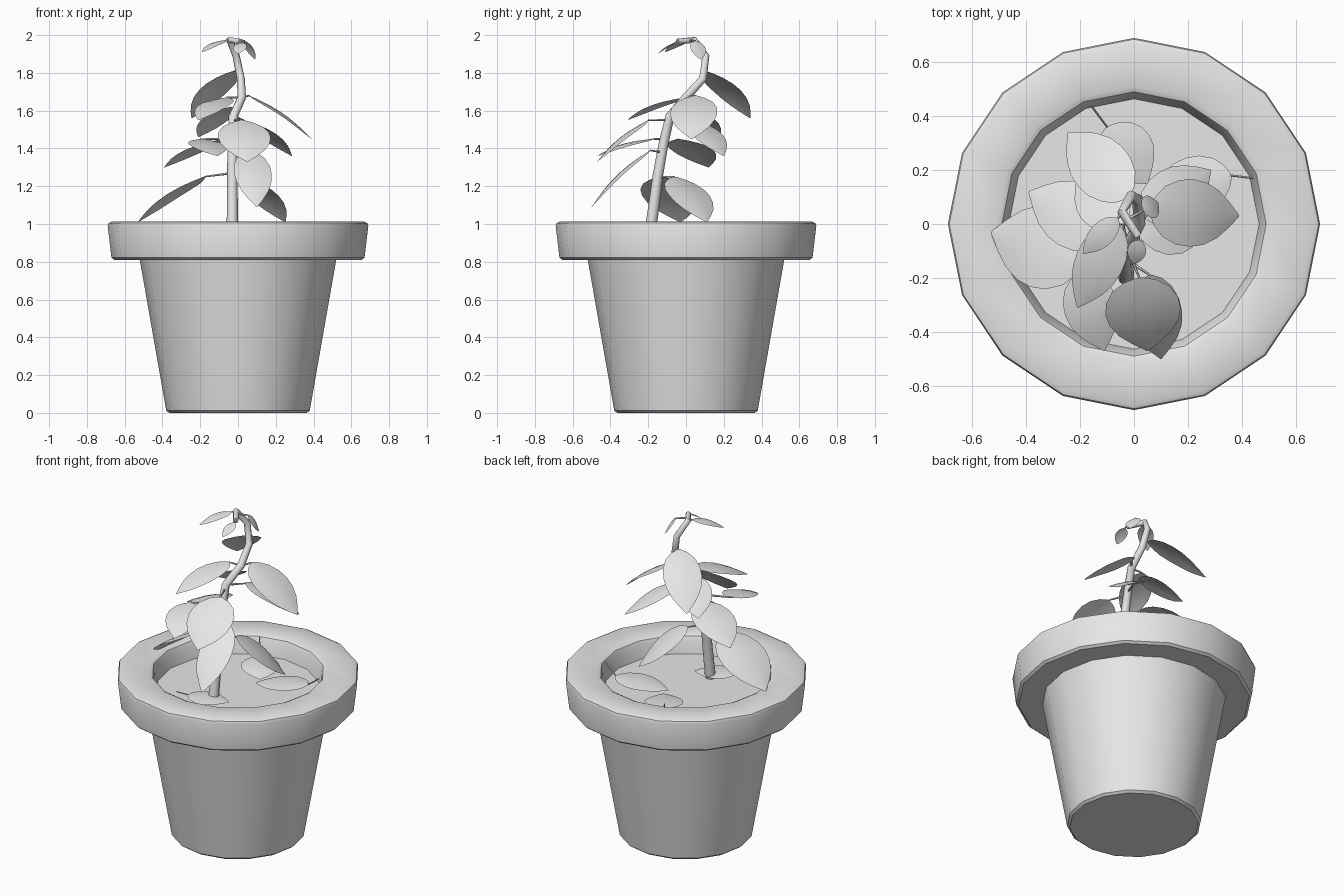
import bpy, math
from mathutils import Vector

if "Cube" in bpy.data.objects:
    bpy.data.objects.remove(bpy.data.objects["Cube"])

# One plain colour for the whole model
clay = bpy.data.materials.new("light_grey")
clay.diffuse_color = (0.8, 0.8, 0.8, 1)
clay.use_nodes = True
clay.node_tree.nodes["Principled BSDF"].inputs["Base Color"].default_value = clay.diffuse_color


def make(name, verts, faces, angle=35):
    me = bpy.data.meshes.new(name)
    me.from_pydata([tuple(v) for v in verts], [], faces)
    me.materials.append(clay)
    ob = bpy.data.objects.new(name, me)
    bpy.context.collection.objects.link(ob)
    bpy.ops.object.select_all(action='DESELECT')
    ob.select_set(True)
    bpy.context.view_layer.objects.active = ob
    bpy.ops.object.shade_smooth_by_angle(angle=math.radians(angle))
    return ob


def lathe(name, profile, n=16, caps=(True, False)):
    """Spin (radius, z) points around z."""
    verts = [(r * math.cos(2 * math.pi * i / n), r * math.sin(2 * math.pi * i / n), z)
             for r, z in profile for i in range(n)]
    faces = [(k * n + i, k * n + (i + 1) % n, (k + 1) * n + (i + 1) % n, (k + 1) * n + i)
             for k in range(len(profile) - 1) for i in range(n)]
    if caps[0]:
        faces.append(tuple(reversed(range(n))))
    if caps[1]:
        last = (len(profile) - 1) * n
        faces.append(tuple(range(last, last + n)))
    return make(name, verts, faces)


def tube(name, pts, r0, r1, n=8):
    """Tapered tube through the points."""
    pts = [Vector(p) for p in pts]
    verts, faces, side = [], [], Vector((1, 0, 0))
    for k, p in enumerate(pts):
        d = (pts[min(k + 1, len(pts) - 1)] - pts[max(k - 1, 0)]).normalized()
        side = side - d * side.dot(d)
        if side.length < 0.05:
            side = d.orthogonal()
        side.normalize()
        up = d.cross(side)
        r = r0 + (r1 - r0) * k / (len(pts) - 1)
        for i in range(n):
            a = 2 * math.pi * i / n
            verts.append(p + r * (math.cos(a) * side + math.sin(a) * up))
    for k in range(len(pts) - 1):
        for i in range(n):
            j = (i + 1) % n
            faces.append((k * n + i, k * n + j, (k + 1) * n + j, (k + 1) * n + i))
    faces += [tuple(reversed(range(n))), tuple(range(len(verts) - n, len(verts)))]
    return make(name, verts, faces, 50)


# Leaf outline: (position along the leaf, share of the half width)
OUTLINE = [(0, .08), (.05, .42), (.15, .75), (.3, .96), (.45, 1), (.6, .92),
           (.75, .7), (.88, .38), (.96, .14), (1, .02)]


def leaf(name, base, tip, width, arch=0.06):
    """Ovate, slightly arched blade from base to tip."""
    base, tip = Vector(base), Vector(tip)
    d = tip - base
    side = d.cross(Vector((0, 0, 1))).normalized()
    normal = side.cross(d).normalized()
    verts, faces = [], []
    for t, w in OUTLINE:
        mid = base + d * t + normal * (arch * d.length * math.sin(math.pi * t))
        h = w * width / 2
        for s in (-1, -.5, 0, .5, 1):
            verts.append(mid + side * (s * h) - normal * (0.1 * h * s * s))
    for k in range(len(OUTLINE) - 1):
        for i in range(4):
            a = k * 5 + i
            faces.append((a, a + 5, a + 6, a + 1))
    return make(name, verts, faces, 60)


# Pot with thick overhanging rim
lathe("pot", [(.365, 0), (.38, .012), (.52, .81), (.655, .81), (.67, .822), (.69, .99),
              (.685, 1.005), (.67, 1.012), (.51, 1.012), (.49, 1.002), (.48, .98), (.462, .89)])

# Soil
lathe("soil", [(.464, .9)], caps=(False, True))

# Bent main stem
tube("stem", [(-.03, -.2, .89), (-.03, -.175, 1.06), (-.03, -.15, 1.25), (-.03, -.12, 1.42),
              (-.025, -.085, 1.57), (.02, 0, 1.67), (.015, .09, 1.77), (-.01, .105, 1.89),
              (-.045, .045, 1.975), (.015, -.045, 1.965)], .031, .016)

# Living leaves: attachment on stem, blade base, tip, width
LEAVES = [
    ((-.03, -.15, 1.27), (-.18, -.13, 1.25), (-.53, -.03, 1.01), .31),
    ((-.03, -.12, 1.42), (-.08, -.04, 1.45), (-.39, .12, 1.30), .25),
    ((.01, .10, 1.82), (-.02, .10, 1.81), (-.245, .34, 1.56), .22),
    ((.02, 0, 1.67), (.06, .05, 1.68), (.39, .03, 1.45), .25),
    ((-.025, -.085, 1.57), (.03, .03, 1.55), (.285, .20, 1.36), .20),
    ((-.03, -.13, 1.38), (.06, -.19, 1.39), (.10, -.50, 1.09), .20),
    ((-.025, -.09, 1.55), (.02, -.20, 1.55), (.05, -.47, 1.33), .28),
    ((-.03, -.11, 1.45), (-.2, -.18, 1.45), (-.11, -.47, 1.36), .20),
    ((.02, 0, 1.67), (-.06, 0, 1.67), (-.21, -.31, 1.55), .18),
    ((-.03, -.15, 1.25), (.03, -.06, 1.25), (.25, .11, 1.01), .27),
    ((-.025, -.08, 1.58), (-.04, .0, 1.62), (-.21, .18, 1.46), .20),
    ((-.045, .045, 1.975), (-.06, .02, 1.975), (-.19, -.11, 1.91), .09),
    ((-.02, .02, 1.975), (.035, .05, 1.97), (.09, .08, 1.87), .09),
    ((.015, -.045, 1.965), (.018, -.06, 1.96), (0, -.15, 1.90), .07),
]
for i, (joint, base, tip, width) in enumerate(LEAVES, 1):
    tube(f"leaf_stalk_{i}", [joint, base], .007, .004, 6)
    leaf(f"leaf_{i}", base, tip, width)

# Fallen leaves on the soil, stalks resting on the rim wall
FALLEN = [
    ((-.16, .44, 1.01), (-.10, .36, .94), (.05, .15, .91), .22),
    ((.44, .17, 1.01), (.36, .18, .95), (.05, .10, .91), .21),
    ((-.21, -.31, .94), (-.15, -.28, .925), (.08, -.20, .91), .18),
]
for i, (end, base, tip, width) in enumerate(FALLEN, 1):
    tube(f"fallen_stalk_{i}", [end, base], .004, .004, 6)
    leaf(f"fallen_leaf_{i}", base, tip, width, .04)
